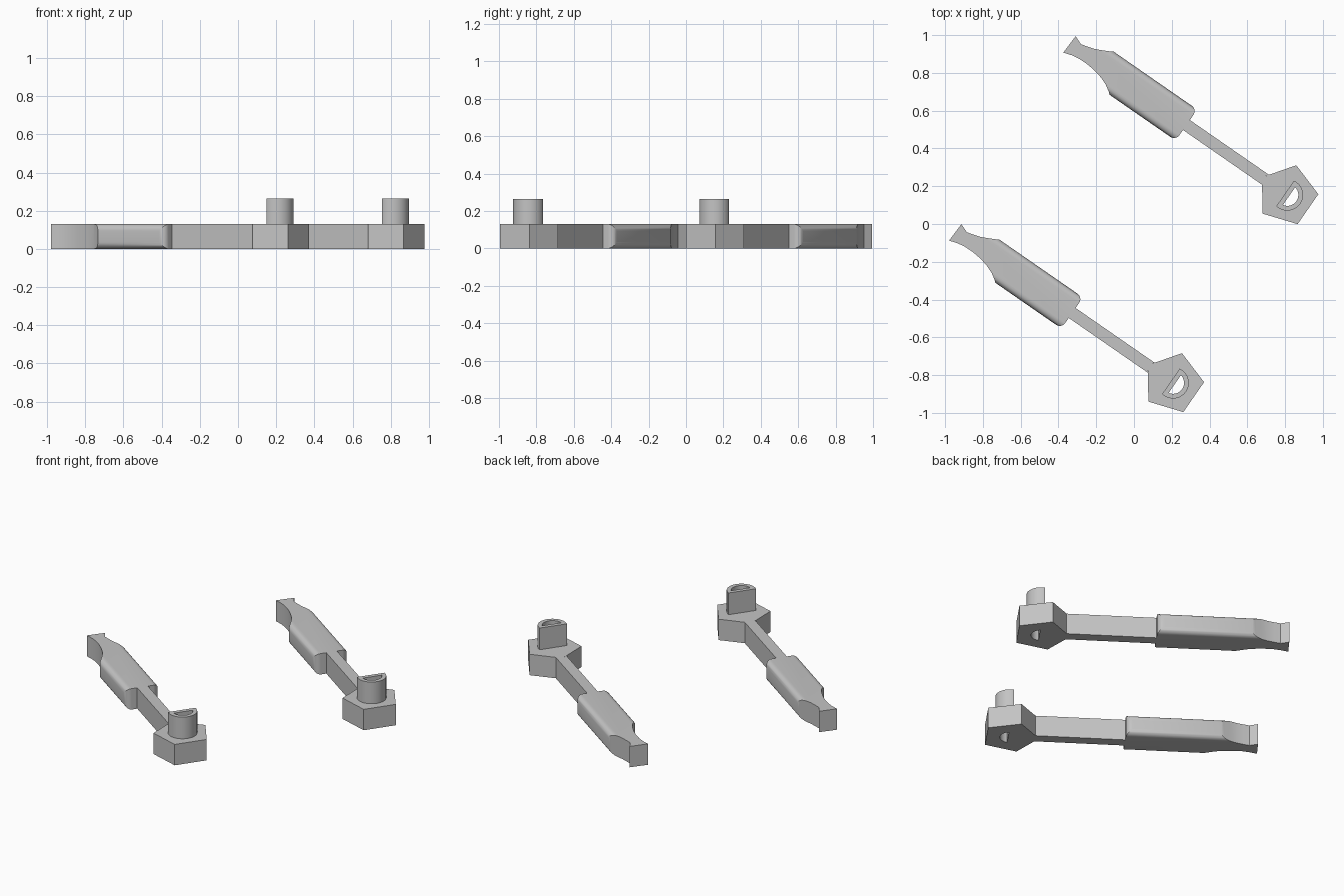
import bpy, bmesh
from math import cos, sin, radians, pi, sqrt
from mathutils import Matrix

cube = bpy.data.objects.get("Cube")
if cube:
    bpy.data.objects.remove(cube)

THICK = 0.13        # thickness of the flat lever
POST_TOP = 0.265
HALF_W = 0.1        # half width of the grip
SHAFT_W = 0.032
GRIP_START = 0.65

grey = bpy.data.materials.new("plain grey")
grey.use_nodes = True
grey.diffuse_color = (0.55, 0.55, 0.55, 1)
grey.node_tree.nodes["Principled BSDF"].inputs["Base Color"].default_value = (0.55, 0.55, 0.55, 1)


def prism(name, outline, low, high, axis="Z"):
    """Extrude a closed outline along Z, or a (y, z) section along X."""
    bm = bmesh.new()
    if axis == "Z":
        verts = [bm.verts.new((a, b, low)) for a, b in outline]
        step = (0, 0, high - low)
    else:
        verts = [bm.verts.new((low, a, b)) for a, b in outline]
        step = (high - low, 0, 0)
    face = bm.faces.new(verts)
    out = bmesh.ops.extrude_face_region(bm, geom=[face])
    moved = [g for g in out["geom"] if isinstance(g, bmesh.types.BMVert)]
    bmesh.ops.translate(bm, verts=moved, vec=step)
    bmesh.ops.recalc_face_normals(bm, faces=bm.faces)
    mesh = bpy.data.meshes.new(name)
    bm.to_mesh(mesh)
    bm.free()
    mesh.materials.append(grey)
    obj = bpy.data.objects.new(name, mesh)
    bpy.context.collection.objects.link(obj)
    return obj


def combine(obj, cutter, operation):
    """Apply a boolean and discard the cutter."""
    cutter.hide_render = True
    mod = obj.modifiers.new("cut", "BOOLEAN")
    mod.object, mod.operation, mod.solver = cutter, operation, "EXACT"
    graph = bpy.context.evaluated_depsgraph_get()
    mesh = bpy.data.meshes.new_from_object(obj.evaluated_get(graph))
    obj.modifiers.clear()
    obj.data = mesh
    bpy.data.objects.remove(cutter)


def arc(cx, cy, r, start, end, n):
    angles = [radians(start + (end - start) * i / n) for i in range(n + 1)]
    return [(cx + r * cos(a), cy + r * sin(a)) for a in angles]


def d_shape(r, flat):
    """Circle cut off by a straight line at x = flat."""
    half = sqrt(r * r - flat * flat)
    start = 90 - math_deg(flat / r)
    return [(flat, half)] + arc(0, 0, r, start, 360 - start, 32)[1:-1] + [(flat, -half)]


def math_deg(ratio):
    from math import asin
    return asin(ratio) * 180 / pi


# Five-sided head, with one corner pointing along the shaft
head = prism("head", arc(0, 0, 0.164, 0, 288, 4), 0, THICK)
combine(head, prism("hole", d_shape(0.058, -0.011), -0.1, 0.4), "DIFFERENCE")

# Hollow D-shaped post standing on the head
post = prism("post", d_shape(0.083, 0.014), THICK, POST_TOP)
combine(post, prism("hole", d_shape(0.058, -0.011), -0.1, 0.4), "DIFFERENCE")

# Straight shaft, notched to fit the head's corner
shaft = prism("shaft", [(0.141, SHAFT_W), (0.164, 0), (0.141, -SHAFT_W),
                        (GRIP_START, -SHAFT_W), (GRIP_START, SHAFT_W)], 0, THICK)

# Grip: a bar with rounded long edges, trimmed to the plan outline
R = 0.035
section = []
for k, (sy, top) in enumerate([(1, 1), (-1, 1), (-1, 0), (1, 0)]):
    section += arc(sy * (HALF_W - R), THICK - R if top else R, R, 90 * k, 90 * k + 90, 7)
grip = prism("grip", section, 0.6, 1.5, "X")

near_corner = arc(GRIP_START + R, HALF_W - R, R, 180, 95, 7)
plan = near_corner + [(0.69, 0.13), (1.055, 0.13)]
plan += [(1.072, 0.103), (1.09, 0.088), (1.122, 0.068), (1.165, 0.051), (1.219, 0.039),
         (1.27, 0.034), (1.318, 0.035), (1.36, 0.042), (1.404, 0.056)]
plan += [(1.4, -0.053), (1.352, -0.034), (1.318, -0.043), (1.28, -0.054), (1.245, -0.07),
         (1.207, -0.089), (1.18, -0.104), (1.15, -0.13), (0.69, -0.13)]
plan += [(x, -y) for x, y in reversed(near_corner)]
combine(grip, prism("trim", plan, -0.1, 0.3), "INTERSECT")

# Shade, then place two identical levers side by side
turn = Matrix.Rotation(radians(145.3), 4, "Z")
places = {"front": (0.207, -0.841, 0), "back": (0.812, 0.154, 0)}
for part in (head, post, shaft, grip):
    part.data.shade_smooth()
    part.data.set_sharp_from_angle(angle=radians(30))
    base = part.name
    twin = part.copy()
    bpy.context.collection.objects.link(twin)
    for obj, side in ((part, "front"), (twin, "back")):
        obj.name = side + "_" + base
        obj.matrix_world = Matrix.Translation(places[side]) @ turn
